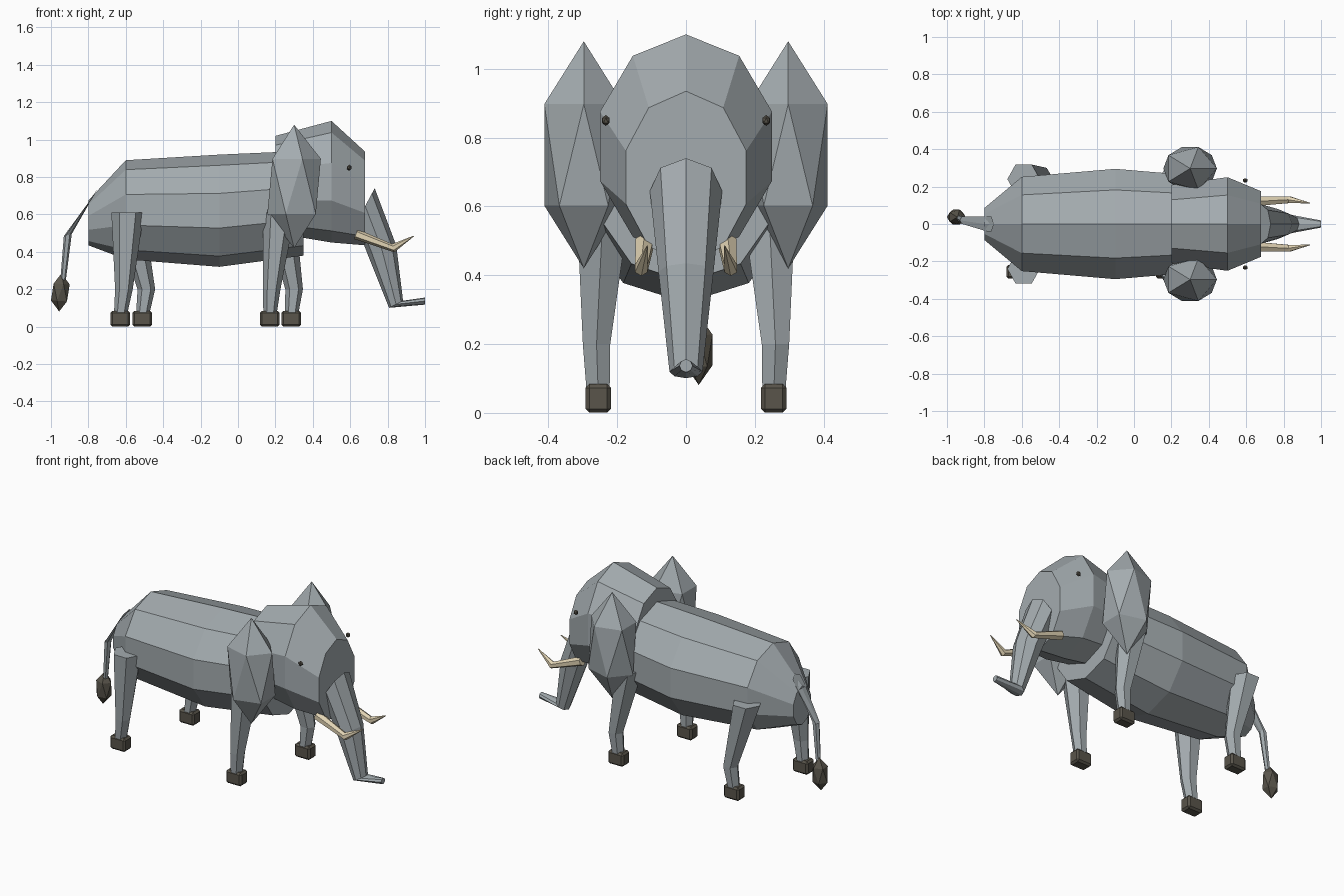
import bpy, bmesh, math
from mathutils import Vector, Matrix

if "Cube" in bpy.data.objects:
    bpy.data.objects.remove(bpy.data.objects["Cube"])


def material(name, r, g, b):
    m = bpy.data.materials.new(name)
    m.diffuse_color = (r, g, b, 1)
    m.use_nodes = True
    m.node_tree.nodes["Principled BSDF"].inputs["Base Color"].default_value = m.diffuse_color
    return m


HIDE = material("hide", 0.37, 0.41, 0.43)
DARK = material("dark", 0.10, 0.09, 0.07)
IVORY = material("ivory", 0.76, 0.66, 0.46)


def finish(name, bm, mat):
    bmesh.ops.recalc_face_normals(bm, faces=bm.faces)
    me = bpy.data.meshes.new(name)
    bm.to_mesh(me)
    bm.free()
    me.materials.append(mat)
    ob = bpy.data.objects.new(name, me)
    bpy.context.collection.objects.link(ob)
    return ob


def loft(name, rings, sides, mat):
    """Each ring: x, y, z, half width along y, radius along u, angle of u in the xz plane."""
    bm = bmesh.new()
    loops = []
    for x, y, z, ry, ru, ang in rings:
        a = math.radians(ang)
        u = Vector((math.cos(a), 0, math.sin(a)))
        loop = []
        for i in range(sides):
            t = 2 * math.pi * i / sides
            loop.append(bm.verts.new(Vector((x, y, z)) + u * ru * math.cos(t)
                                     + Vector((0, ry * math.sin(t), 0))))
        loops.append(loop)
    for a, b in zip(loops, loops[1:]):
        for i in range(sides):
            j = (i + 1) % sides
            bm.faces.new((a[i], a[j], b[j], b[i]))
    bm.faces.new(loops[0])
    bm.faces.new(loops[-1])
    return finish(name, bm, mat)


def blob(name, center, scale, mat, tilt=0):
    bm = bmesh.new()
    m = (Matrix.Translation(center) @ Matrix.Rotation(tilt, 4, 'Y')
         @ Matrix.Diagonal((*scale, 1)))
    bmesh.ops.create_icosphere(bm, subdivisions=1, radius=1, matrix=m)
    return finish(name, bm, mat)


# Body and head: ten-sided lofts along x
loft("body", [(-0.80, 0, 0.555, 0.09, 0.12, 90),
              (-0.60, 0, 0.625, 0.265, 0.265, 90),
              (-0.10, 0, 0.62, 0.31, 0.30, 90),
              (0.35, 0, 0.66, 0.27, 0.28, 90)], 10, HIDE)
loft("head", [(0.20, 0, 0.76, 0.22, 0.26, 90),
              (0.50, 0, 0.775, 0.263, 0.325, 90),
              (0.68, 0, 0.685, 0.184, 0.25, 90)], 10, HIDE)

# Trunk with forward-turned tip
loft("trunk", [(0.68, 0, 0.645, 0.105, 0.108, 62),
               (0.77, 0, 0.41, 0.08, 0.08, 18),
               (0.845, 0, 0.12, 0.048, 0.042, 27),
               (1.0, 0, 0.137, 0.019, 0.019, 90)], 8, HIDE)

# Paired parts: ears, eyes, tusks
for s, side in ((-1, "near"), (1, "far")):
    blob("ear_" + side, (0.30, s * 0.297, 0.75), (0.16, 0.135, 0.33), HIDE)
    blob("eye_" + side, (0.595, s * 0.233, 0.85), (0.015, 0.013, 0.016), DARK)
    loft("tusk_" + side, [(0.63, s * 0.12, 0.495, 0.03, 0.028, 70),
                          (0.83, s * 0.13, 0.42, 0.021, 0.023, 105),
                          (0.94, s * 0.112, 0.485, 0.002, 0.002, 130)], 6, IVORY)

# Legs in walking pose: hip, knee, ankle x positions
for name, s, hip, knee, ankle in (("front_leg_near", -1, 0.22, 0.18, 0.17),
                                  ("front_leg_far", 1, 0.22, 0.30, 0.285),
                                  ("rear_leg_near", -1, -0.59, -0.61, -0.63),
                                  ("rear_leg_far", 1, -0.59, -0.49, -0.512)):
    loft(name, [(hip, s * 0.24, 0.61, 0.09, 0.087, 0),
                (knee, s * 0.26, 0.20, 0.046, 0.047, 0),
                (ankle, s * 0.255, 0.05, 0.038, 0.034, 0)], 6, HIDE)
    # Foot: bevelled block
    bm = bmesh.new()
    bmesh.ops.create_cube(bm, size=1, matrix=Matrix.Translation((ankle, s * 0.255, 0.0425))
                          @ Matrix.Diagonal((0.106, 0.074, 0.083, 1)))
    bmesh.ops.bevel(bm, geom=bm.edges[:], offset=0.011, segments=1,
                    affect='EDGES', profile=0.5)
    finish(name.replace("leg", "foot"), bm, DARK)

# Tail and tuft
loft("tail", [(-0.775, 0, 0.70, 0.045, 0.047, 57),
              (-0.91, 0.02, 0.49, 0.022, 0.022, 15),
              (-0.935, 0.032, 0.25, 0.015, 0.015, 5)], 6, HIDE)
blob("tail_tuft", (-0.95, 0.037, 0.183), (0.053, 0.047, 0.102), DARK, 0.06)
